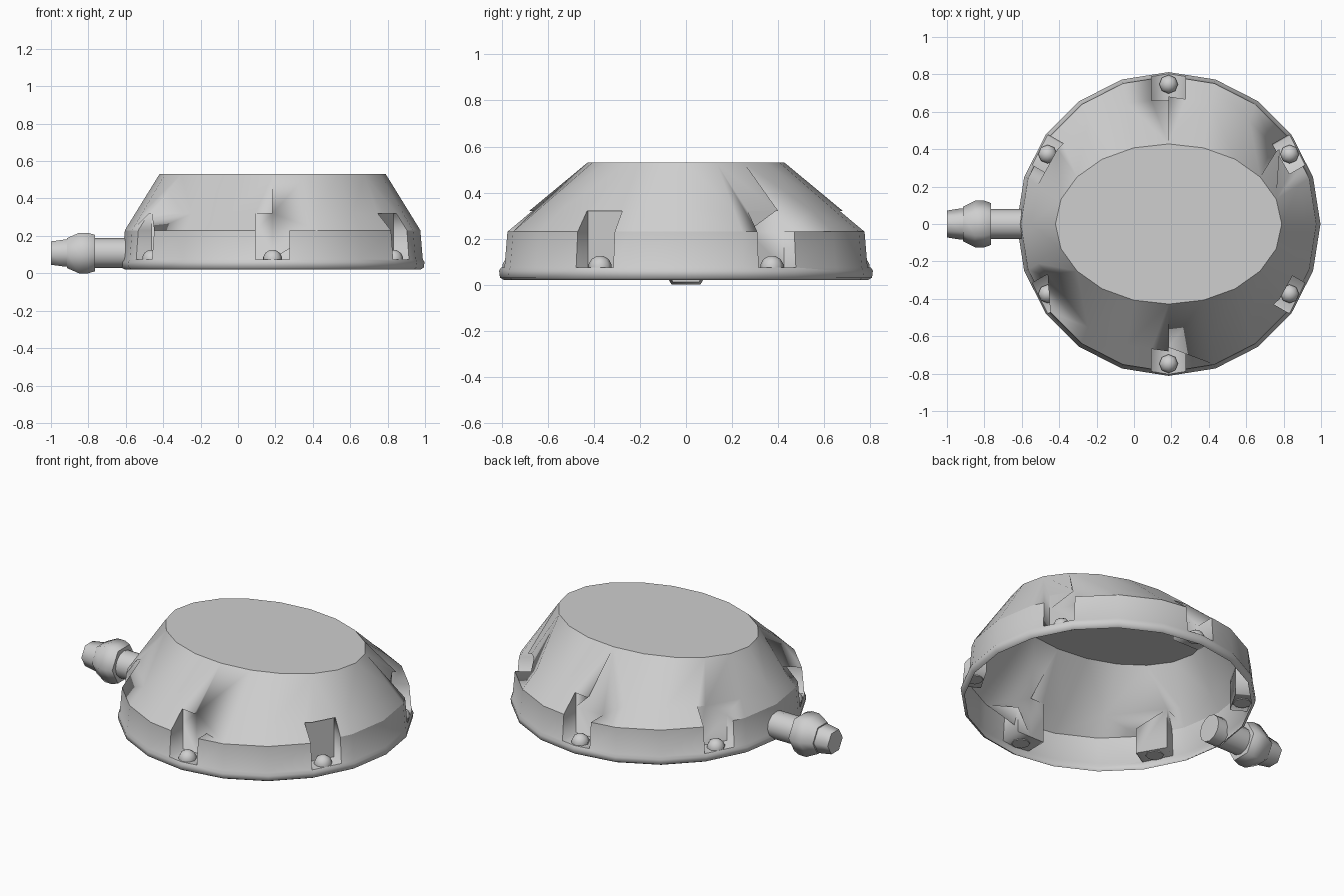
import bpy, bmesh
from math import sin, cos, pi, radians
from mathutils import Vector, Matrix

cube = bpy.data.objects.get("Cube")
if cube:
    bpy.data.objects.remove(cube)

CX = 0.185          # centre of the housing along x
SIDES = 20
FLOOR, SHOULDER, POCKET_TOP = 0.075, 0.23, 0.32

grey = bpy.data.materials.new("plain_grey")
grey.use_nodes = True
grey.diffuse_color = (0.62, 0.62, 0.62, 1)
grey.node_tree.nodes["Principled BSDF"].inputs["Base Color"].default_value = (0.62, 0.62, 0.62, 1)


def finish(bm, name, angle=None):
    mesh = bpy.data.meshes.new(name)
    bm.to_mesh(mesh)
    bm.free()
    ob = bpy.data.objects.new(name, mesh)
    bpy.context.collection.objects.link(ob)
    mesh.materials.append(grey)
    if angle:
        bpy.ops.object.select_all(action='DESELECT')
        ob.select_set(True)
        bpy.context.view_layer.objects.active = ob
        bpy.ops.object.shade_smooth_by_angle(angle=radians(angle))
    return ob


def skin(bm, levels, sides):
    """Join elliptical rings given as (rx, ry, z); return the ring vertices."""
    rings = [[bm.verts.new((rx * cos(2 * pi * i / sides), ry * sin(2 * pi * i / sides), z))
              for i in range(sides)] for rx, ry, z in levels]
    for a, b in zip(rings, rings[1:]):
        for i in range(sides):
            j = (i + 1) % sides
            bm.faces.new((a[i], a[j], b[j], b[i]))
    return rings


def turned(name, profile, sides, matrix, angle):
    """Closed turned part from (radius, height) points."""
    bm = bmesh.new()
    rings = skin(bm, [(r, r, h) for r, h in profile], sides)
    bm.faces.new(rings[0][::-1])
    bm.faces.new(rings[-1])
    bmesh.ops.transform(bm, matrix=matrix, verts=bm.verts)
    return finish(bm, name, angle)


def cut_pocket(bm, angle, half=0.091):
    """Cut a bolt pocket into the shell and line it with walls."""
    out = Vector((cos(angle), sin(angle), 0))
    side = Vector((-sin(angle), cos(angle), 0))

    def near():
        return [f for f in bm.faces if f.calc_center_median().dot(out) > 0.4
                and abs(f.calc_center_median().dot(side)) < 0.3
                and f.calc_center_median().z < 0.5
                and min(v.co.z for v in f.verts) > FLOOR - 0.001]

    def split(faces, co, no):
        geom = set(faces)
        for f in faces:
            geom.update(f.edges)
            geom.update(f.verts)
        bmesh.ops.bisect_plane(bm, geom=list(geom), plane_co=co, plane_no=no, dist=1e-5)

    split(near(), (0, 0, POCKET_TOP), (0, 0, 1))
    for s in (-half, half):
        low = [f for f in near() if max(v.co.z for v in f.verts) < POCKET_TOP + 0.001]
        split(low, side * s, side)
    inside = [f for f in near() if max(v.co.z for v in f.verts) < POCKET_TOP + 0.001
              and abs(f.calc_center_median().dot(side)) < half]
    before = {e for f in inside for e in f.edges}
    bmesh.ops.delete(bm, geom=inside, context='FACES')
    rim = [e for e in before if e.is_valid and e.is_boundary]

    # Remove the leftover cut lines beside the pocket
    extra = [e for e in bm.edges if not e.is_boundary and len(e.link_faces) == 2
             and all(abs(v.co.z - POCKET_TOP) < 1e-4 for v in e.verts)
             and e.verts[0].co.dot(out) > 0.4]
    bmesh.ops.dissolve_edges(bm, edges=extra, use_verts=False)
    rim = [e for e in rim if e.is_valid]

    # Push the rim inward to a flat back wall
    depth = min(v.co.dot(out) for e in rim for v in e.verts) - 0.008
    for e in rim:
        e.smooth = False
    made = bmesh.ops.extrude_edge_only(bm, edges=rim)["geom"]
    for v in made:
        if isinstance(v, bmesh.types.BMVert):
            v.co += out * (depth - v.co.dot(out))
    back_edges = [e for e in made if isinstance(e, bmesh.types.BMEdge)
                  and all(abs(v.co.dot(out) - depth) < 1e-4 for v in e.verts)]
    walls = [f for f in made if isinstance(f, bmesh.types.BMFace)]
    walls += bmesh.ops.edgeloop_fill(bm, edges=back_edges)["faces"]
    middle = out * 0.73 + Vector((0, 0, 0.17))
    for f in walls:
        f.normal_update()
        if f.normal.dot(middle - f.calc_center_median()) < 0:
            f.normal_flip()


# Housing: open underneath, with lip, wall, sloping shoulder and oval top
bm = bmesh.new()
rings = skin(bm, [(0.79, 0.79, 0.02), (0.808, 0.808, 0.03), (0.812, 0.812, 0.06),
                  (0.803, 0.803, FLOOR), (0.79, 0.79, SHOULDER), (0.605, 0.428, 0.53)], SIDES)
bm.faces.new(rings[-1][::-1])      # inward-facing top panel
for e in bm.edges:
    if all(abs(v.co.z - SHOULDER) < 1e-4 for v in e.verts):
        e.smooth = False
bolt_angles = [radians(30 + 60 * k) for k in range(6)]
for a in bolt_angles:
    cut_pocket(bm, a)
for f in bm.faces:
    f.smooth = True
bmesh.ops.translate(bm, vec=(CX, 0, 0), verts=bm.verts)
finish(bm, "housing")

# Domed bolt head in every pocket
dome = [(0.05, FLOOR - 0.005), (0.05, 0.088), (0.038, 0.11), (0.016, 0.124)]
for k, a in enumerate(bolt_angles):
    place = Matrix.Translation((CX + 0.747 * cos(a), 0.747 * sin(a), 0))
    turned(f"bolt_head_{k + 1}", dome, 8, place, 50)

# Cable fitting pointing to -x: heights run outward along the axis
axis = Matrix.Translation((0, 0, 0.108)) @ Matrix.Rotation(-pi / 2, 4, 'Y') @ Matrix.Rotation(pi / 2, 4, 'Z')
turned("cable_tube", [(0.08, 0.54), (0.08, 0.78)], 12, axis, 40)
turned("gland_nut", [(0.112, 0.765), (0.125, 0.80), (0.125, 0.85), (0.092, 0.915)], 6, axis, 65)
turned("cable_end", [(0.085, 0.90), (0.083, 0.93), (0.072, 1.0)], 6, axis, 65)
